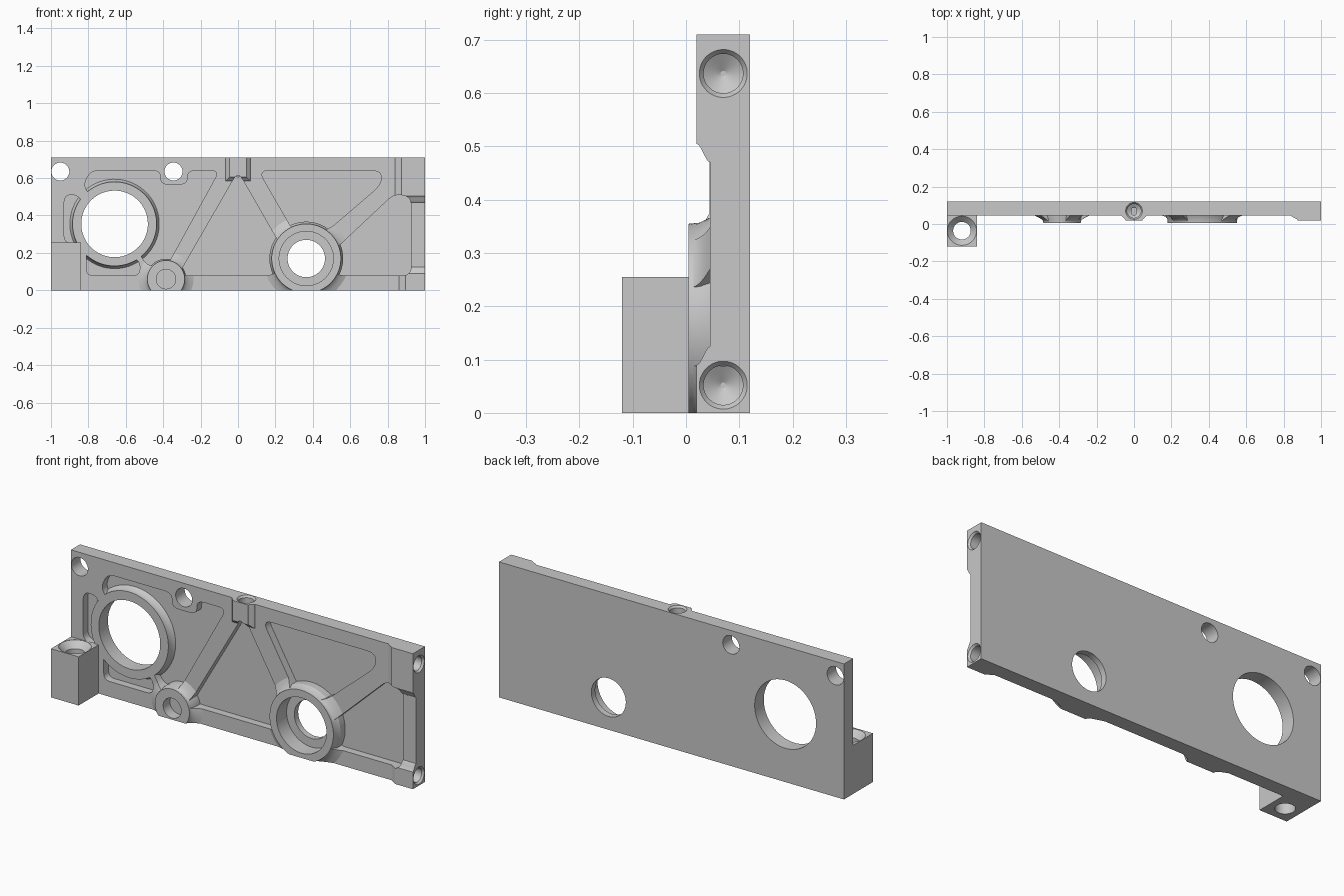
import bpy, bmesh, math
from mathutils import Vector

if "Cube" in bpy.data.objects:
    bpy.data.objects.remove(bpy.data.objects["Cube"], do_unlink=True)

FACE, FLOOR, PAD, BOSS = 0.045, 0.085, 0.02, 0.005   # depth levels along y
LEFT_BORE, BIG_BOSS, SMALL_BOSS = (-0.66, 0.355), (0.365, 0.17), (-0.385, 0.06)
GREY = (0.58, 0.58, 0.58, 1)

metal = bpy.data.materials.new("machined grey")
metal.use_nodes = True
metal.diffuse_color = GREY
metal.node_tree.nodes["Principled BSDF"].inputs["Base Color"].default_value = GREY


def loft(name, rings):
    """Solid through a list of equal-length rings, capped at both ends."""
    bm = bmesh.new()
    rows = [[bm.verts.new(p) for p in ring] for ring in rings]
    n = len(rows[0])
    for a, b in zip(rows, rows[1:]):
        for i in range(n):
            j = (i + 1) % n
            bm.faces.new((a[i], a[j], b[j], b[i]))
    bm.faces.new(rows[0][::-1])
    bm.faces.new(rows[-1])
    if bm.calc_volume(signed=True) < 0:
        bmesh.ops.reverse_faces(bm, faces=bm.faces[:])
    me = bpy.data.meshes.new(name)
    bm.to_mesh(me)
    bm.free()
    me.materials.append(metal)
    ob = bpy.data.objects.new(name, me)
    bpy.context.collection.objects.link(ob)
    return ob


def rect(x0, x1, z0, z1, y):
    return [(x0, y, z0), (x1, y, z0), (x1, y, z1), (x0, y, z1)]


def box(name, x0, x1, y0, y1, z0, z1):
    return loft(name, [rect(x0, x1, z0, z1, y0), rect(x0, x1, z0, z1, y1)])


def turned(name, centre, profile, axis="y", n=64):
    """Round solid; profile is (radius, position along axis)."""
    rings = []
    for r, h in profile:
        ring = []
        for i in range(n):
            t = math.tau * (i + 0.37) / n
            a, b = centre[0] + r * math.cos(t), centre[1] + r * math.sin(t)
            ring.append({"x": (h, a, b), "y": (a, h, b), "z": (a, b, h)}[axis])
        rings.append(ring)
    return loft(name, rings)


def rounded(points, radius, steps=8):
    """Polygon with curved corners."""
    out = []
    pts = [Vector(p) for p in points]
    for i, p in enumerate(pts):
        before, after = pts[i - 1] - p, pts[(i + 1) % len(pts)] - p
        a = p + before.normalized() * min(radius, before.length * 0.45)
        b = p + after.normalized() * min(radius, after.length * 0.45)
        for k in range(steps + 1):
            t = k / steps
            out.append(a * (1 - t) ** 2 + p * 2 * t * (1 - t) + b * t * t)
    return out


def volume(me):
    bm = bmesh.new()
    bm.from_mesh(me)
    v = bm.calc_volume(signed=True)
    bm.free()
    return v


def combine(target, tool, mode):
    """Boolean that falls back to the second solver if the solid is lost."""
    bpy.context.view_layer.objects.active = target
    before = target.data.copy()
    for solver in ("MANIFOLD", "EXACT"):
        mod = target.modifiers.new("cut", "BOOLEAN")
        mod.operation, mod.object, mod.solver = mode, tool, solver
        bpy.ops.object.modifier_apply(modifier=mod.name)
        if volume(target.data) > 0.05 * volume(before):
            break
        target.data = before.copy()
    bpy.data.objects.remove(tool, do_unlink=True)


# Slightly oversized slab, trimmed to its outline once the raised parts are on
body = box("housing_plate", -1.02, 1.02, FACE, 0.14, -0.02, 0.73)
STEPS = [i / 6 for i in range(7)]

# Raised pads with soft flanks at top centre and the right-hand corners
for x0, x1, z0, z1 in ((-0.045, 0.045, 0.605, 0.8), (0.875, 1.1, 0.505, 0.8), (0.895, 1.1, -0.1, 0.09)):
    rings = []
    for t in STEPS:
        g = 0.035 * t * t * (3 - 2 * t) * (0.6 if x0 < 0 else 1)
        rings.append(rect(x0 - g, x1 + g, z0 - g, z1 + g, PAD + (FACE + 0.0004 - PAD) * t))
    rings.append([(x, 0.1, z) for x, y, z in rings[-1]])
    combine(body, loft("pad", rings), "UNION")

# Flared skirts of the two bosses
for centre, r in ((BIG_BOSS, 0.183), (SMALL_BOSS, 0.098)):
    profile = [(r + 0.05 * t ** 2, BOSS + (FACE + 0.0004 - BOSS) * t) for t in STEPS]
    combine(body, turned("skirt", centre, profile + [(r + 0.05, 0.1)]), "UNION")

# Lightening pockets
pockets = [
    ([(-0.83, 0.55), (-0.79, 0.64), (-0.415, 0.64), (-0.415, 0.565), (-0.27, 0.565), (-0.27, 0.64),
      (-0.1, 0.64), (-0.38, 0.13), (-0.49, 0.13), (-0.6, 0.35)], 0.045),
    ([(-0.81, 0.08), (-0.525, 0.08), (-0.525, 0.16), (-0.66, 0.2), (-0.81, 0.25)], 0.035),
    ([(-0.93, 0.51), (-0.85, 0.51), (-0.8, 0.4), (-0.83, 0.25), (-0.93, 0.25)], 0.05),
    ([(0, 0.635), (-0.32, 0.08), (0.2, 0.08), (0.25, 0.2)], 0.05),
    ([(0.11, 0.64), (0.765, 0.64), (0.765, 0.565), (0.48, 0.32), (0.3, 0.31)], 0.055),
    ([(0.5, 0.2), (0.835, 0.515), (0.925, 0.5), (0.925, 0.08), (0.52, 0.08)], 0.045),
]
for points, radius in pockets:
    outline = rounded(points, radius)
    rings = [[(p.x, y, p.y) for p in outline] for y in (-0.05, FLOOR)]
    combine(body, loft("pocket", rings), "DIFFERENCE")

# Solid cores that stand in the pockets
ring_core = [(0.225 + 0.014 * t ** 2, FACE - 0.0006 + (FLOOR - FACE) * t) for t in STEPS]
cores = [
    (LEFT_BORE, ring_core + [(0.239, 0.1)]),
    (BIG_BOSS, [(0.185, BOSS - 0.0006), (0.187, 0.025), (0.197, 0.046), (0.197, 0.1)]),
    (SMALL_BOSS, [(0.1, BOSS - 0.0006), (0.102, 0.025), (0.108, 0.046), (0.108, 0.1)]),
]
for centre, profile in cores:
    combine(body, turned("core", centre, profile), "UNION")

combine(body, box("outline", -1, 1, -0.12, 0.12, 0, 0.71), "INTERSECT")

# Bores through and into the plate
bores = [(LEFT_BORE, 0.178, 0.3), (BIG_BOSS, 0.1, 0.3), (BIG_BOSS, 0.145, 0.088),
         (SMALL_BOSS, 0.052, 0.06), ((-0.95, 0.635), 0.048, 0.3), ((-0.345, 0.635), 0.048, 0.3)]
for centre, r, end in bores:
    combine(body, turned("bore", centre, [(r, -0.1), (r, end)]), "DIFFERENCE")

# Chamfered blind holes in the right end and the top edge
for centre, axis, top in (((0.07, 0.637), "x", 1), ((0.07, 0.052), "x", 1), ((0, 0.07), "z", 0.71)):
    profile = [(0.045, top + 0.05), (0.045, top), (0.037, top - 0.01), (0.037, top - 0.09), (0.005, top - 0.11)]
    combine(body, turned("screw_hole", centre, profile, axis, 40), "DIFFERENCE")

# Block on the front right corner with a countersunk vertical hole
block = box("mounting_block", -1, -0.84, -0.12, 0.05, 0, 0.255)
sink = [(0.078, 0.3), (0.078, 0.254), (0.047, 0.222), (0.047, -0.1)]
combine(block, turned("countersink", (-0.92, -0.036), sink, "z"), "DIFFERENCE")

for ob in (body, block):
    bpy.ops.object.select_all(action="DESELECT")
    ob.select_set(True)
    bpy.context.view_layer.objects.active = ob
    bpy.ops.object.shade_smooth_by_angle(angle=math.radians(22))
